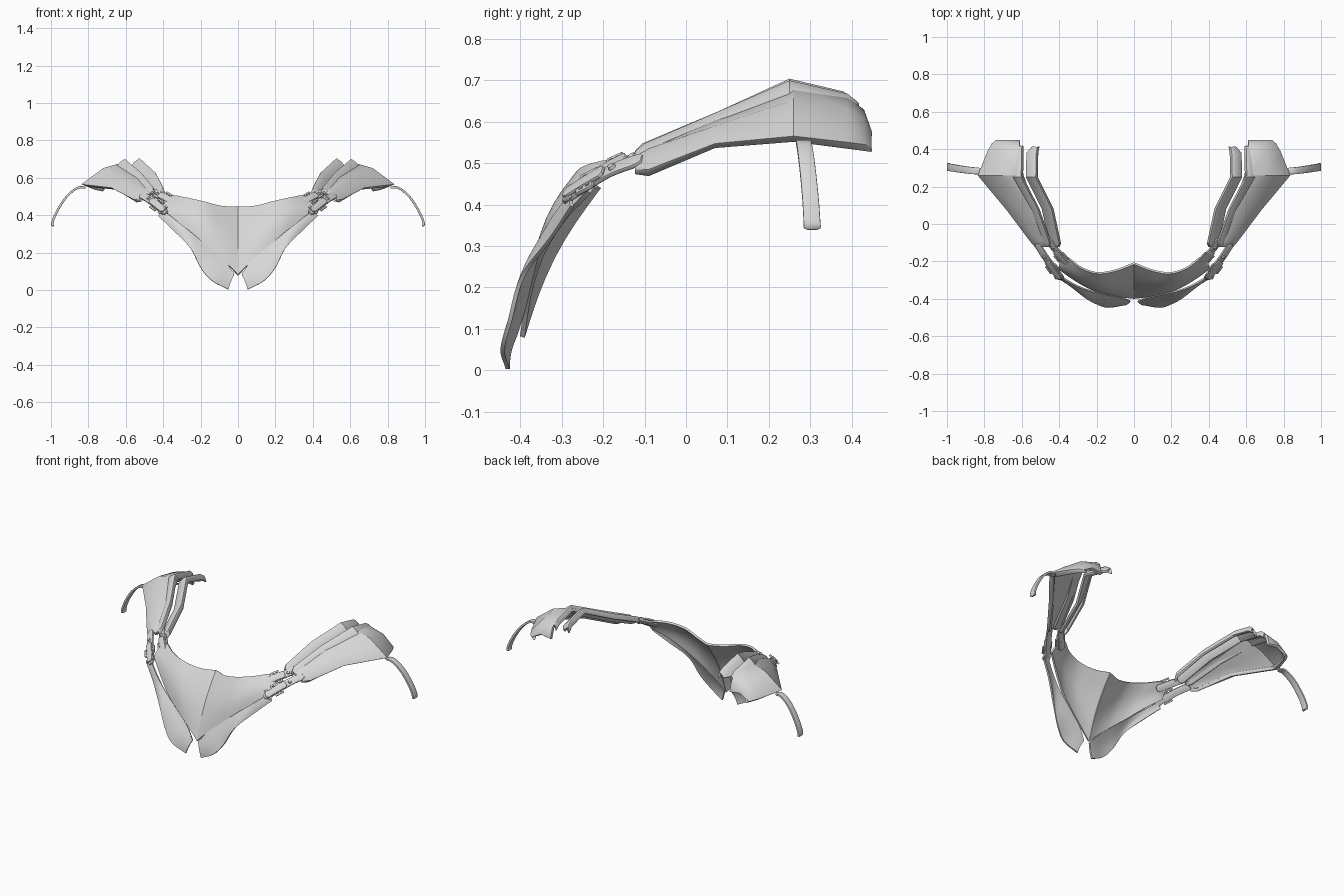
import bpy, bmesh, math
from mathutils import Vector, Matrix

if "Cube" in bpy.data.objects:
    bpy.data.objects.remove(bpy.data.objects["Cube"])

mat = bpy.data.materials.new("light_grey")
mat.diffuse_color = (0.68, 0.68, 0.68, 1)
mat.use_nodes = True
mat.node_tree.nodes["Principled BSDF"].inputs["Base Color"].default_value = mat.diffuse_color


def spline(pts, n):
    """Catmull-Rom resampling of a point list, n steps per span."""
    p = [Vector(q) for q in pts]
    p = [2 * p[0] - p[1]] + p + [2 * p[-1] - p[-2]]
    out = []
    for i in range(1, len(p) - 2):
        a, b, c, d = p[i - 1:i + 3]
        for k in range(n):
            t = k / n
            out.append(0.5 * (2 * b + (c - a) * t + (2 * a - 5 * b + 4 * c - d) * t * t
                              + (3 * b - a - 3 * c + d) * t ** 3))
    return out + [p[-2]]


def finish(ob, thickness=0, offset=-1.0, bevel=0, angle=35):
    """Thicken, soften, mirror to the other side, then shade."""
    ob.data.materials.append(mat)
    if thickness:
        m = ob.modifiers.new("thick", 'SOLIDIFY')
        m.thickness, m.offset, m.use_even_offset = thickness, offset, False
    if bevel:
        m = ob.modifiers.new("soft", 'BEVEL')
        m.width, m.segments, m.limit_method, m.angle_limit = bevel, 2, 'ANGLE', math.radians(50)
    m = ob.modifiers.new("mirror", 'MIRROR')
    m.use_clip, m.merge_threshold = True, 0.0005
    bpy.ops.object.select_all(action='DESELECT')
    ob.select_set(True)
    bpy.context.view_layer.objects.active = ob
    bpy.ops.object.convert(target='MESH')
    bpy.ops.object.shade_smooth_by_angle(angle=math.radians(angle))


def new_object(name, bm):
    me = bpy.data.meshes.new(name)
    bm.to_mesh(me)
    bm.free()
    ob = bpy.data.objects.new(name, me)
    bpy.context.collection.objects.link(ob)
    return ob


def loft(name, rows, **kw):
    bm = bmesh.new()
    vs = [[bm.verts.new(p) for p in r] for r in rows]
    for a, b in zip(vs, vs[1:]):
        for i in range(len(a) - 1):
            bm.faces.new((a[i], a[i + 1], b[i + 1], b[i]))
    bmesh.ops.remove_doubles(bm, verts=bm.verts, dist=0.0004)
    finish(new_object(name, bm), **kw)


def panel(name, top, bottom, bulge, thickness):
    """Curved sheet between two edge curves, bulging outward in the middle."""
    rows = []
    for a, b in zip(spline(top, 5), spline(bottom, 5)):
        rows.append([a.lerp(b, t / 8) + Vector(bulge) * math.sin(math.pi * t / 8) * min(1, (a - b).length * 5)
                     for t in range(9)])
    loft(name, rows, thickness=thickness, offset=0)


def strap(name, pts, widths, side, thickness):
    """Ribbon along a path with rounded ends."""
    path = spline(pts, 6)
    side = Vector(side).normalized()
    rows = []
    for i, p in enumerate(path):
        t = i / (len(path) - 1)
        w = widths[0] + (widths[1] - widths[0]) * t
        w *= 0.5 * min(1, 0.55 + 7 * min(t, 1 - t))
        rows.append([p - side * w, p, p + side * w])
    loft(name, rows, thickness=thickness, offset=0, bevel=0.003)


def buckle(name, centre, along, normal, length, width, bar):
    """Rectangular frame with a middle bar, lying across a strap."""
    y = Vector(along).normalized()
    x = y.cross(Vector(normal)).normalized()
    z = x.cross(y)
    frame = Matrix((x, y, z)).transposed().to_4x4()
    frame.translation = centre
    bm = bmesh.new()
    parts = [((s * width / 2, 0, 0), (bar, length + bar, bar)) for s in (-1, 1)]
    parts += [((0, s * length / 2, 0), (width, bar, bar)) for s in (-1, 0, 1)]
    for loc, size in parts:
        bmesh.ops.create_cube(bm, size=1, matrix=frame @ Matrix.Translation(loc) @ Matrix.Diagonal((*size, 1)))
    finish(new_object(name, bm), bevel=0.002)


# Chest plate: neckline edge above, V-shaped edge below
panel("chest_plate",
      [(0, -.21, .443), (.09, -.245, .447), (.19, -.262, .472), (.28, -.235, .492), (.355, -.18, .503), (.39, -.175, .48)],
      [(0, -.395, .08), (.06, -.387, .14), (.14, -.372, .21), (.23, -.345, .285), (.32, -.295, .365), (.405, -.235, .43)],
      (0, -.02, .01), .012)

# Hanging front flaps
panel("front_flap",
      [(.40, -.275, .425), (.33, -.318, .37), (.25, -.352, .305), (.15, -.375, .22), (.07, -.392, .15), (.02, -.412, .085)],
      [(.425, -.275, .395), (.345, -.325, .32), (.255, -.395, .225), (.20, -.425, .12), (.14, -.443, .05), (.052, -.43, .003)],
      (.005, -.012, 0), .01)

# Large outer shoulder pads: ridge, shoulder, rim and tucked lip per section
sections = [
    (-.125, (.468, .515), (.50, .515), (.53, .485), (.515, .472)),
    (-.09, (.462, .538), (.51, .535), (.56, .485), (.54, .467)),
    (.07, (.525, .605), (.61, .59), (.68, .547), (.65, .535)),
    (.26, (.595, .688), (.72, .652), (.838, .565), (.80, .55)),
    (.39, (.61, .66), (.71, .632), (.785, .55), (.76, .533)),
    (.43, (.61, .63), (.69, .608), (.762, .545), (.735, .528)),
    (.45, (.61, .565), (.68, .575), (.74, .54), (.72, .525)),
]
loft("outer_shoulder_pad", [[(x, y, z) for x, z in pts] for y, *pts in sections],
     thickness=.02, bevel=.006)


# Two narrow slabs lying beside each other along the neck side of the pads
def slab(name, line, width, drop):
    rows = []
    for i, (x, y, z) in enumerate(line):
        w = width * (0.6 if i in (0, len(line) - 1) else 1)
        d = drop * w / width
        rows.append([(x - .012, y, z - .035), (x, y, z), (x + w * .5, y, z - d * .4), (x + w, y, z - d)])
    loft(name, rows, thickness=.016, bevel=.005)


slab("middle_shoulder_slab",
     [(.455, -.125, .53), (.452, -.10, .55), (.515, .08, .628), (.603, .25, .702), (.60, .39, .67), (.60, .42, .645)],
     .055, .045)
slab("inner_shoulder_slab",
     [(.41, -.125, .53), (.40, -.105, .55), (.44, .08, .628), (.525, .25, .706), (.522, .38, .675), (.515, .415, .65)],
     .055, .05)

# Arm straps arching down from the outer corner of each pad
strap("arm_strap",
      [(.815, .283, .548), (.86, .285, .545), (.917, .292, .498), (.968, .30, .42), (.992, .304, .36), (.989, .305, .34)],
      (.036, .042), (0, 1, 0), .012)

# Straps joining the plate and flaps to the pads
facing = Vector((.45, -.55, .7))
joins = {
    "upper": [(.345, -.215, .465), (.385, -.175, .487), (.43, -.125, .51), (.455, -.085, .525)],
    "lower": [(.385, -.295, .412), (.43, -.235, .45), (.475, -.175, .485), (.52, -.105, .51)],
}
for label, pts in joins.items():
    a, b, c, d = [Vector(p) for p in pts]
    across = (d - a).cross(facing)
    up = facing.normalized()
    strap(label + "_joining_strap", pts, (.042, .042), across, .012)
    # Overlapping rounded tab, buckle frame and keeper loop
    strap(label + "_strap_tab", [p + up * .012 for p in (a.lerp(b, .1), b, b.lerp(c, .7))],
          (.036, .04), across, .01)
    buckle(label + "_buckle", b + up * .008, d - a, facing, .042, .062, .01)
    buckle(label + "_keeper", a.lerp(b, .3) + up * .008, d - a, facing, .014, .052, .007)
    # Rivet on the strap end
    bm = bmesh.new()
    bmesh.ops.create_cone(bm, cap_ends=True, segments=12, radius1=.011, radius2=.008, depth=.012,
                          matrix=Matrix.Translation(c + up * .008) @ facing.to_track_quat('Z', 'Y').to_matrix().to_4x4())
    finish(new_object(label + "_rivet", bm))
